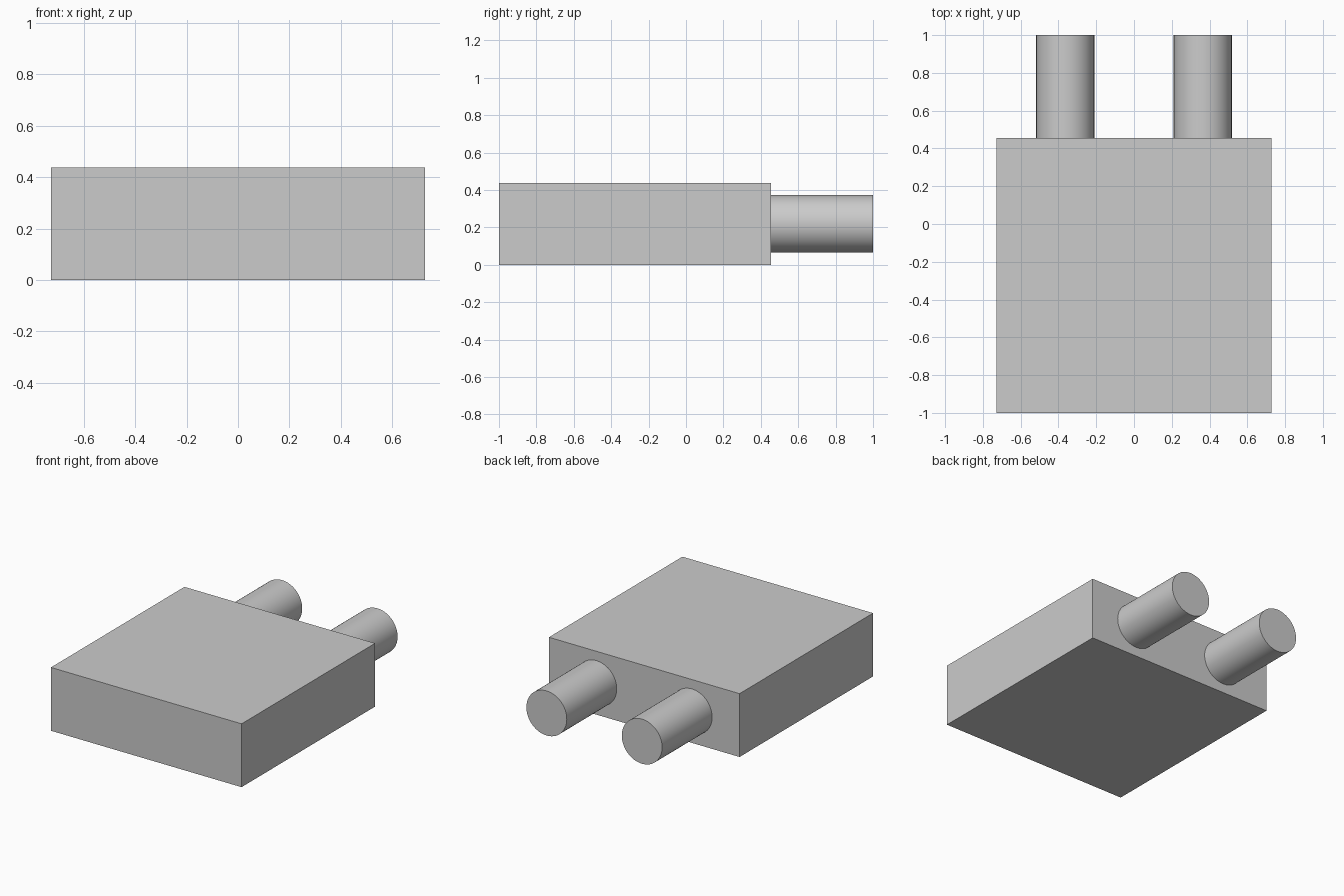
import bpy
import math

default_cube = bpy.data.objects.get("Cube")
if default_cube:
    bpy.data.objects.remove(default_cube, do_unlink=True)

WIDTH, HEIGHT = 1.455, 0.437
FRONT, BACK, PIPE_END = -1.0, 0.455, 1.0
PIPE_X, PIPE_RADIUS = 0.364, 0.154
EMBED = 0.01

# Single light grey finish
grey = bpy.data.materials.new("light_grey")
grey.use_nodes = True
colour = (0.6, 0.6, 0.6, 1)
grey.diffuse_color = colour
grey.node_tree.nodes["Principled BSDF"].inputs["Base Color"].default_value = colour


def finish(name):
    obj = bpy.context.object
    obj.name = obj.data.name = name
    obj.data.materials.append(grey)
    return obj


# Flat rectangular body
bpy.ops.mesh.primitive_cube_add(size=1, location=(0, (FRONT + BACK) / 2, HEIGHT / 2))
body = finish("body")
body.scale = (WIDTH, BACK - FRONT, HEIGHT)
bpy.ops.object.transform_apply(location=False, rotation=False, scale=True)

# Two round pipes out of the back, set slightly into the body
for name, side in (("left_pipe", 1), ("right_pipe", -1)):
    start = BACK - EMBED
    bpy.ops.mesh.primitive_cylinder_add(
        vertices=64, radius=PIPE_RADIUS, depth=PIPE_END - start,
        location=(side * PIPE_X, (start + PIPE_END) / 2, HEIGHT / 2),
        rotation=(math.radians(90), 0, 0))
    finish(name)
    bpy.ops.object.shade_smooth_by_angle(angle=math.radians(30))
